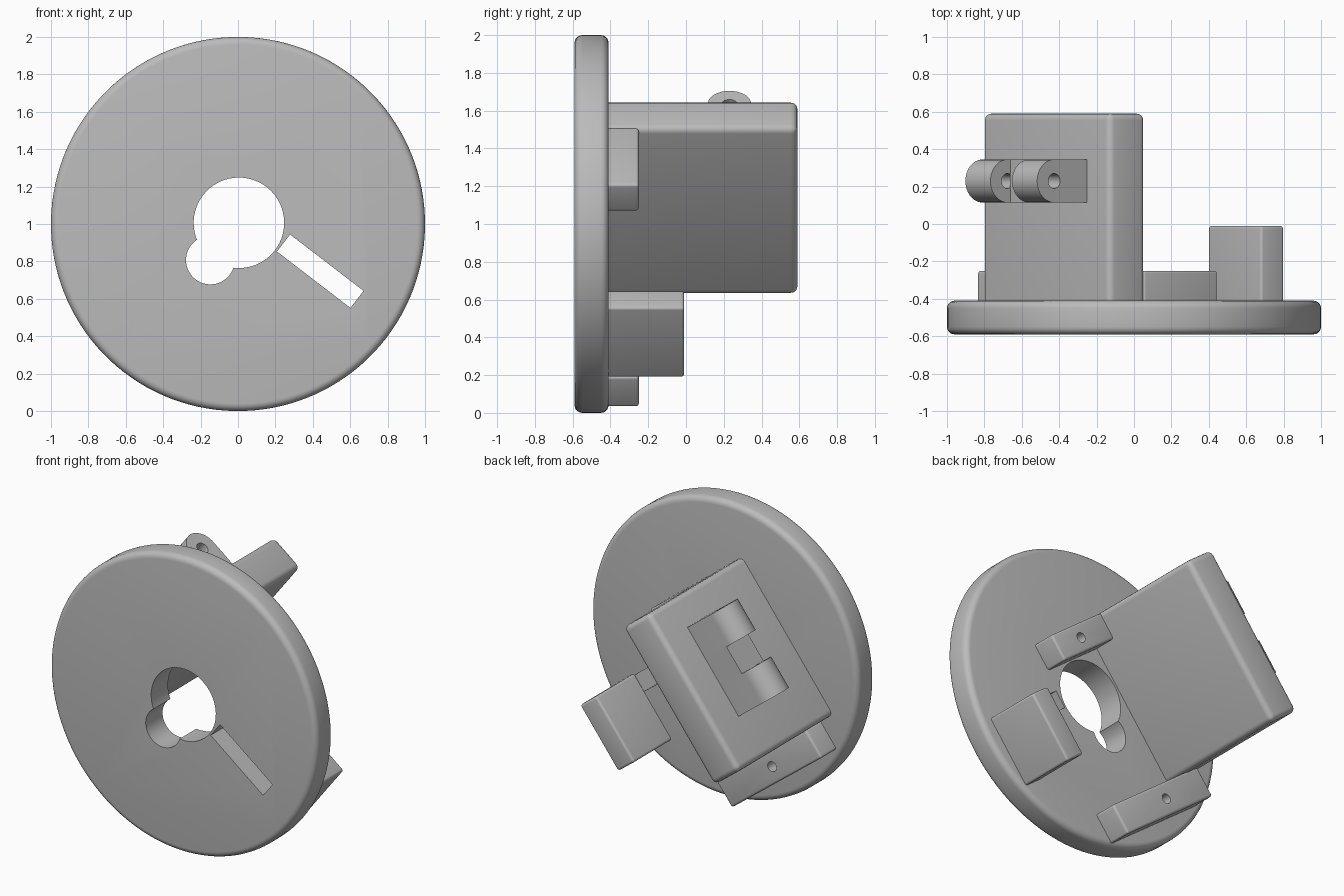
import bpy, bmesh, math
from mathutils import Matrix, Vector

if "Cube" in bpy.data.objects:
    bpy.data.objects.remove(bpy.data.objects["Cube"], do_unlink=True)

# Single plain colour
grey = bpy.data.materials.new("plain_grey")
grey.use_nodes = True
colour = (0.5, 0.5, 0.5, 1)
grey.diffuse_color = colour
bsdf = next(n for n in grey.node_tree.nodes if n.type == 'BSDF_PRINCIPLED')
bsdf.inputs["Base Color"].default_value = colour

# Everything is laid out in a frame turned about the disc axis
TURN = Matrix.Translation((0, 0, 1)) @ Matrix.Rotation(math.radians(37.5), 4, 'Y')
DISC_BACK = -0.41
BURY = -0.45  # parts sink slightly into the disc


def finish(name, bm):
    bmesh.ops.recalc_face_normals(bm, faces=bm.faces)
    mesh = bpy.data.meshes.new(name)
    bm.to_mesh(mesh)
    bm.free()
    mesh.transform(TURN)
    mesh.materials.append(grey)
    obj = bpy.data.objects.new(name, mesh)
    bpy.context.collection.objects.link(obj)
    return obj


def box(name, u, y, v, round_edge=0.0):
    """Box from ranges; rounds every edge that is not sunk in the disc."""
    bm = bmesh.new()
    bmesh.ops.create_cube(bm, size=1)
    for vert in bm.verts:
        vert.co = Vector([r[0] if c < 0 else r[1] for c, r in zip(vert.co, (u, y, v))])
    if round_edge:
        edges = [e for e in bm.edges if max(w.co.y for w in e.verts) > y[0] + 0.01]
        bmesh.ops.bevel(bm, geom=edges, offset=round_edge, segments=4,
                        profile=0.5, affect='EDGES')
    return finish(name, bm)


def rod(name, centre, radius, depth, axis='Y', round_edge=0.0, sides=64):
    bm = bmesh.new()
    bmesh.ops.create_cone(bm, cap_ends=True, segments=sides, radius1=radius,
                          radius2=radius, depth=depth)
    if round_edge:
        rims = [e for e in bm.edges if abs(e.verts[0].co.z - e.verts[1].co.z) < 1e-5]
        bmesh.ops.bevel(bm, geom=rims, offset=round_edge, segments=5,
                        profile=0.5, affect='EDGES')
    if axis == 'Y':
        bmesh.ops.rotate(bm, verts=bm.verts, matrix=Matrix.Rotation(math.pi / 2, 3, 'X'))
    bmesh.ops.translate(bm, verts=bm.verts, vec=centre)
    return finish(name, bm)


def cut(target, *cutters):
    bpy.context.view_layer.objects.active = target
    for cutter in cutters:
        mod = target.modifiers.new("cut", 'BOOLEAN')
        mod.operation = 'DIFFERENCE'
        mod.solver = 'EXACT'
        mod.object = cutter
        bpy.ops.object.modifier_apply(modifier=mod.name)
        bpy.data.objects.remove(cutter, do_unlink=True)


# Disc with keyhole and slot
disc = rod("disc", (0, -0.5, 0), 1.0, 0.18, round_edge=0.04, sides=128)
cut(disc,
    rod("hole_cutter", (0, -0.5, 0.008), 0.242, 0.6),
    rod("notch_cutter", (0, -0.5, -0.243), 0.13, 0.6),
    box("slot_cutter", (0.255, 0.75), (-0.8, -0.2), (0.01, 0.125)))
parts = [disc]

# Tall main block
FACE = -0.505
parts.append(box("main_block", (FACE, -0.258), (BURY, 0.59), (-0.675, 0.44), 0.035))

# Hinge on the outer face of the block
PIN_OUT, LUG_R, LUG_Y = 0.22, 0.115, 0.23
pin_u = FACE - PIN_OUT


def lug(name, v0, v1):
    bm = bmesh.new()
    outline = [(FACE + 0.02, LUG_Y - LUG_R)]
    for i in range(25):
        a = math.pi * i / 24
        outline.append((pin_u - LUG_R * math.sin(a), LUG_Y - LUG_R * math.cos(a)))
    outline.append((FACE + 0.02, LUG_Y + LUG_R))
    face = bm.faces.new([bm.verts.new((u, y, v0)) for u, y in outline])
    ext = bmesh.ops.extrude_face_region(bm, geom=[face])
    top = [g for g in ext["geom"] if isinstance(g, bmesh.types.BMVert)]
    bmesh.ops.translate(bm, verts=top, vec=(0, 0, v1 - v0))
    obj = finish(name, bm)
    cut(obj, rod("pin_cutter", (pin_u, LUG_Y, (v0 + v1) / 2), 0.04, 0.5, 'Z', sides=24))
    return obj


parts.append(lug("upper_hinge_lug", 0.024, 0.244))
parts.append(lug("lower_hinge_lug", -0.386, -0.166))
parts.append(box("hinge_base", (FACE - 0.2, FACE + 0.02),
                 (LUG_Y - LUG_R, LUG_Y + LUG_R), (-0.17, 0.03)))

# Mounting bars with blind screw holes
for name, u, v in (("upper_bar", (-0.27, 0.23), (0.26, 0.437)),
                   ("lower_bar", (-0.39, 0.46), (-0.87, -0.67))):
    bar = box(name, u, (BURY, -0.25), v, 0.015)
    cut(bar, rod("screw_cutter", (0.0, -0.25, sum(v) / 2), 0.033, 0.24, sides=24))
    parts.append(bar)

# Stop block beside the slot
parts.append(box("stop_block", (0.752, 0.907), (BURY, -0.01), (-0.33, 0.136), 0.015))

# Smooth the rounded edges, keep the corners crisp
bpy.ops.object.select_all(action='DESELECT')
for part in parts:
    part.select_set(True)
bpy.context.view_layer.objects.active = disc
bpy.ops.object.shade_smooth_by_angle(angle=math.radians(35))
